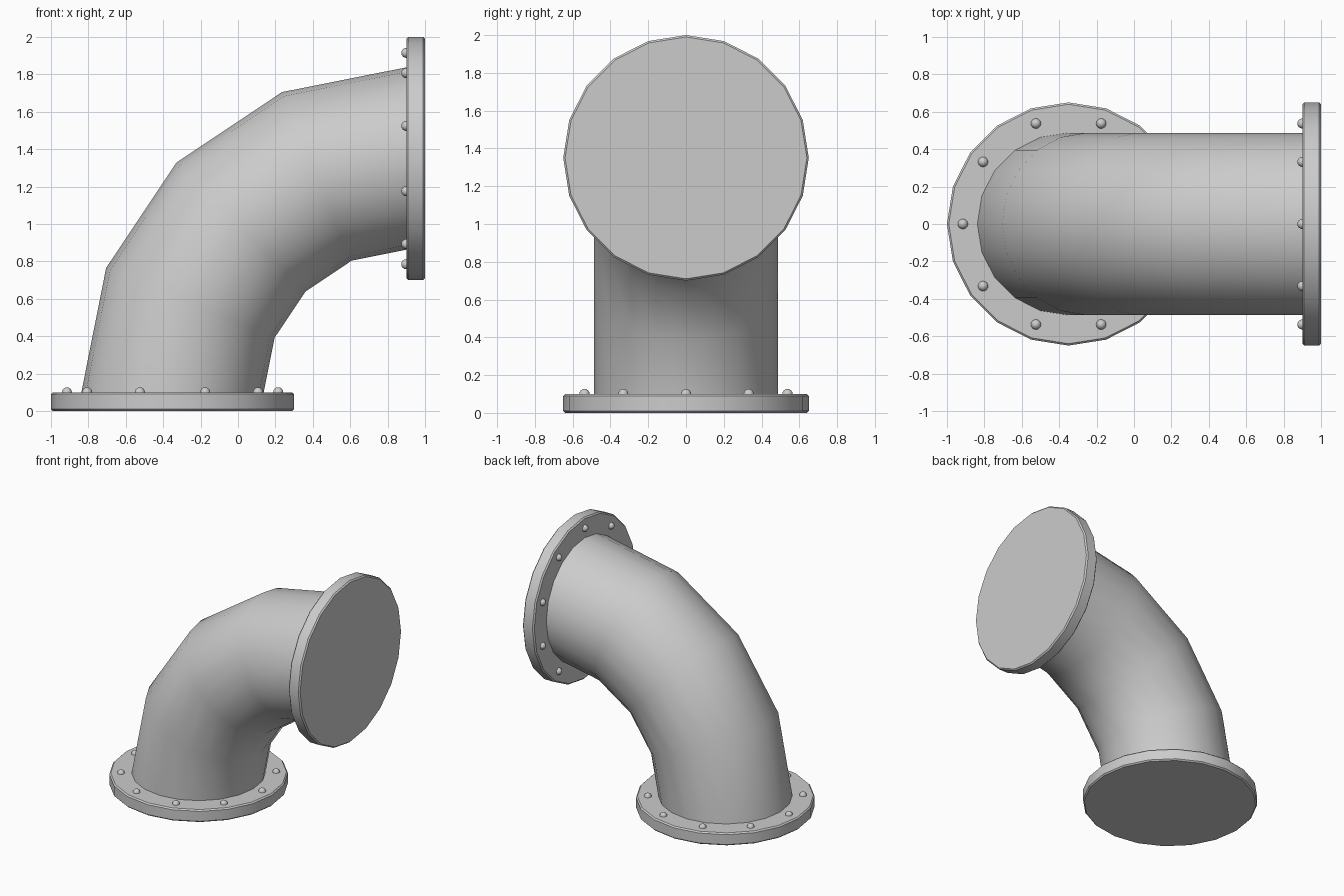
import bpy, bmesh
from math import sin, cos, pi, radians
from mathutils import Matrix, Vector

if "Cube" in bpy.data.objects:
    bpy.data.objects.remove(bpy.data.objects["Cube"])

SIDES, PIPE_R, BEND_R = 20, 0.4875, 1.25
FLANGE_R, FLANGE_T = 0.65, 0.1
RIVET_R, RIVET_RING, RIVETS = 0.027, 0.565, 10


def finish(name, bm, angle=35):
    bmesh.ops.recalc_face_normals(bm, faces=bm.faces)
    mesh = bpy.data.meshes.new(name)
    bm.to_mesh(mesh)
    bm.free()
    obj = bpy.data.objects.new(name, mesh)
    bpy.context.collection.objects.link(obj)
    bpy.ops.object.select_all(action='DESELECT')
    obj.select_set(True)
    bpy.context.view_layer.objects.active = obj
    bpy.ops.object.shade_smooth_by_angle(angle=radians(angle))
    return obj


def lathe(bm, profile, sides, place):
    """Revolve (radius, height) points around local z; radius 0 becomes a pole."""
    rings = []
    for r, h in profile:
        n = sides if r > 0 else 1
        rings.append([bm.verts.new(place @ Vector((r * cos(2 * pi * i / sides),
                                                   r * sin(2 * pi * i / sides), h)))
                      for i in range(n)])
    for a, b in zip(rings, rings[1:]):
        for i in range(sides):
            j = (i + 1) % sides
            face = []
            for v in (a[i % len(a)], a[j % len(a)], b[j % len(b)], b[i % len(b)]):
                if v not in face:
                    face.append(v)
            bm.faces.new(face)
    return rings


# Quarter bend: five rings swept about the point (0.9, 0, 0.1)
bm = bmesh.new()
rings = []
for s in range(5):
    a = s * pi / 8
    ring = []
    for i in range(SIDES):
        t = 2 * pi * i / SIDES
        d = BEND_R + PIPE_R * cos(t)
        ring.append(bm.verts.new((0.9 - d * cos(a), PIPE_R * sin(t), 0.1 + d * sin(a))))
    rings.append(ring)
for a, b in zip(rings, rings[1:]):
    for i in range(SIDES):
        j = (i + 1) % SIDES
        bm.faces.new((a[i], a[j], b[j], b[i]))
finish("elbow_pipe", bm)

# Flanges with rivets at both ends
ends = {
    "bottom": Matrix.Translation((-0.35, 0, 0)),
    "side": Matrix.Translation((1, 0, 1.35)) @ Matrix.Rotation(-pi / 2, 4, 'Y'),
}
for end, place in ends.items():
    # Disc with a small chamfer on both rims
    bm = bmesh.new()
    c = 0.01
    prof = [(FLANGE_R - c, 0), (FLANGE_R, c),
            (FLANGE_R, FLANGE_T - c), (FLANGE_R - c, FLANGE_T)]
    rims = lathe(bm, prof, SIDES, place)
    bm.faces.new(rims[0])
    bm.faces.new(rims[-1])
    finish(end + "_flange", bm)

    # Domed rivet heads
    bm = bmesh.new()
    dome = [(RIVET_R * cos(k * pi / 8), RIVET_R * sin(k * pi / 8)) for k in range(4)]
    dome.append((0, RIVET_R))
    for k in range(RIVETS):
        a = 2 * pi * k / RIVETS
        spot = Matrix.Translation((RIVET_RING * cos(a), RIVET_RING * sin(a), FLANGE_T))
        lathe(bm, dome, 16, place @ spot)
    finish(end + "_rivets", bm)
